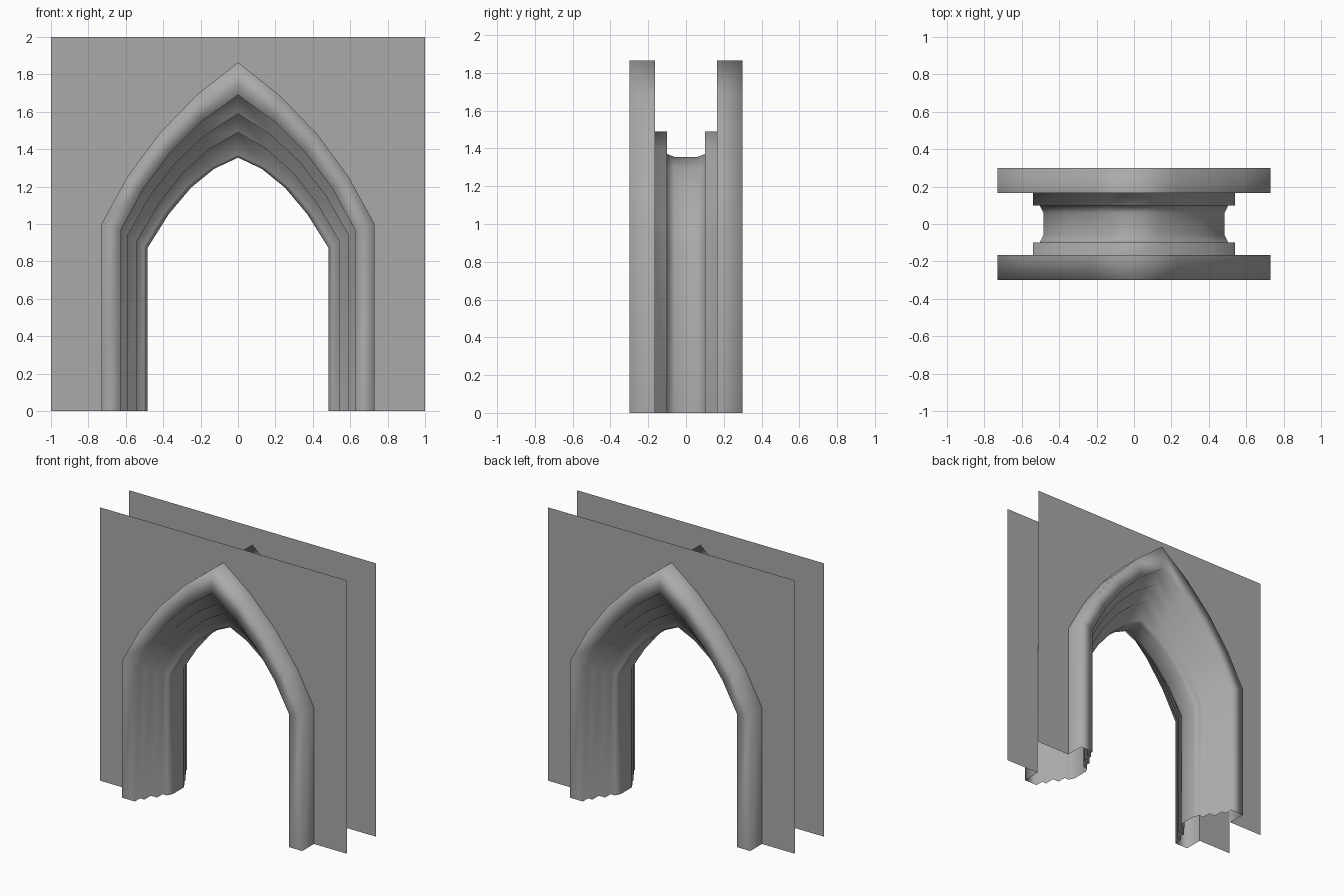
import bpy
import math

if "Cube" in bpy.data.objects:
    bpy.data.objects.remove(bpy.data.objects["Cube"], do_unlink=True)

stone = bpy.data.materials.new("grey_stone")
stone.use_nodes = True
GREY = (0.4, 0.4, 0.4, 1)
stone.diffuse_color = GREY
stone.node_tree.nodes["Principled BSDF"].inputs["Base Color"].default_value = GREY

STEPS = 4  # facets in each half of the pointed arch


def add_mesh(name, verts, faces):
    mesh = bpy.data.meshes.new(name)
    mesh.from_pydata(verts, [], faces)
    mesh.materials.append(stone)
    obj = bpy.data.objects.new(name, mesh)
    bpy.context.collection.objects.link(obj)
    return obj


def arch_path(half, spring, apex, start, end):
    """Pointed arch from the right foot over the apex to the left foot, as (x, z)."""
    a, b = math.tan(math.radians(start)), math.tan(math.radians(end))
    t = (apex - b * half - spring) / (a - b)
    cx, cz = half - t, spring + a * t
    side = [(half, 0)]
    for k in range(STEPS + 1):
        u = k / STEPS
        side.append(((1 - u) ** 2 * half + 2 * u * (1 - u) * cx,
                     (1 - u) ** 2 * spring + 2 * u * (1 - u) * cz + u * u * apex))
    return [(-x, z) for x, z in side] + side[-2::-1]


# Stepped moulding section: half width, spring, apex, start angle, end angle
outer = (0.73, 1.0, 1.865, 65, 35)
lip = (0.625, 0.97, 1.69, 65, 32)
step = (0.59, 0.94, 1.59, 64, 28)
inner_step = (0.54, 0.91, 1.49, 63, 24)
throat_edge = (0.505, 0.88, 1.37, 62, 18)
throat = (0.485, 0.87, 1.355, 61, 17)

section = [(outer, 0.165), (outer, 0.3), (lip, 0.3), (lip, 0.24), (step, 0.24),
           (step, 0.165), (inner_step, 0.165), (inner_step, 0.1),
           (throat_edge, 0.1), (throat, 0.06)]
section = [(s, -d) for s, d in section] + section[::-1]

# Moulding sheet swept over the arch
verts = [(x, y, z) for shape, y in section for x, z in arch_path(*shape)]
n = len(arch_path(*outer))
faces = [(i * n + j, i * n + n + j, i * n + n + j + 1, i * n + j + 1)
         for i in range(len(section) - 1) for j in range(n - 1)]
moulding = add_mesh("arch_moulding", verts, faces)
moulding.data.shade_smooth()

# Flat wall sheets with the arched opening left out, in two halves
for name, y in (("front_wall", -0.165), ("back_wall", 0.165)):
    edge = arch_path(*outer)
    mid = n // 2
    left = [(-1, 0)] + edge[:mid + 1] + [(0, 2), (-1, 2)]
    right = [(1, 0), (1, 2), (0, 2)] + edge[mid:]
    m = len(left)
    pts = [(x, y, z) for x, z in left + right]
    loops = [list(range(m)), list(range(m, m + len(right)))]
    if y > 0:
        loops = [f[::-1] for f in loops]
    add_mesh(name, pts, loops)
